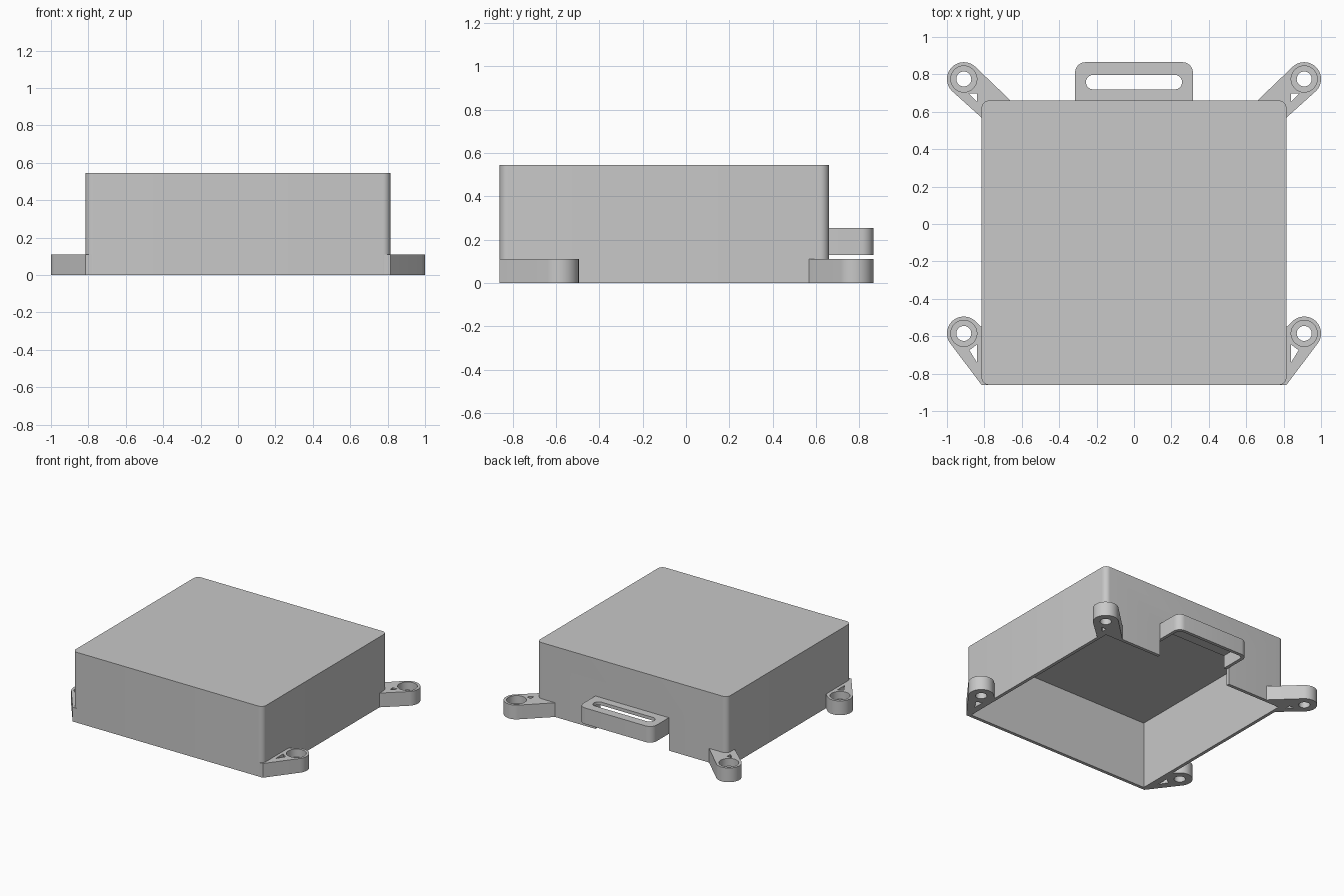
import bpy, bmesh, math

if "Cube" in bpy.data.objects:
    bpy.data.objects.remove(bpy.data.objects["Cube"])

grey = bpy.data.materials.new("light_grey")
grey.diffuse_color = (0.58, 0.58, 0.58, 1)
grey.use_nodes = True
grey.node_tree.nodes["Principled BSDF"].inputs["Base Color"].default_value = grey.diffuse_color


def prism(name, outline, z0, z1):
    """Extrude a counter-clockwise outline from z0 to z1."""
    bm = bmesh.new()
    face = bm.faces.new([bm.verts.new((x, y, z0)) for x, y in outline])
    top = bmesh.ops.extrude_face_region(bm, geom=[face])["geom"]
    bmesh.ops.translate(bm, vec=(0, 0, z1 - z0),
                        verts=[v for v in top if isinstance(v, bmesh.types.BMVert)])
    bmesh.ops.recalc_face_normals(bm, faces=bm.faces)
    mesh = bpy.data.meshes.new(name)
    bm.to_mesh(mesh)
    bm.free()
    mesh.materials.append(grey)
    ob = bpy.data.objects.new(name, mesh)
    bpy.context.collection.objects.link(ob)
    return ob


def arc(cx, cy, r, a0, a1, n):
    return [(cx + r * math.cos(math.radians(a0 + (a1 - a0) * i / n)),
             cy + r * math.sin(math.radians(a0 + (a1 - a0) * i / n))) for i in range(n + 1)]


def circle(cx, cy, r, n=32):
    return arc(cx, cy, r, 0, 360, n)[:-1]


def rect(x0, x1, y0, y1):
    return [(x0, y0), (x1, y0), (x1, y1), (x0, y1)]


def rounded(x0, x1, y0, y1, r, n=8):
    return (arc(x0 + r, y0 + r, r, 180, 270, n) + arc(x1 - r, y0 + r, r, 270, 360, n)
            + arc(x1 - r, y1 - r, r, 0, 90, n) + arc(x0 + r, y1 - r, r, 90, 180, n))


def finish(ob, cutters, mirror=False):
    """Cut the part, optionally mirror it, and smooth its rounded sides."""
    for i, (outline, z0, z1) in enumerate(cutters):
        c = prism("cutter", outline, z0, z1)
        c.hide_render = True
        m = ob.modifiers.new("cut", "BOOLEAN")
        m.operation, m.solver, m.object = "DIFFERENCE", "EXACT", c
    if mirror:
        ob.modifiers.new("mirror", "MIRROR")
    bpy.ops.object.select_all(action="DESELECT")
    ob.select_set(True)
    bpy.context.view_layer.objects.active = ob
    bpy.ops.object.convert(target="MESH")
    for c in [o for o in bpy.data.objects if o.name.startswith("cutter")]:
        bpy.data.objects.remove(c)
    bpy.ops.object.shade_smooth_by_angle(angle=math.radians(30))


# Hollow cover, open underneath, with an opening in the back wall
cover = prism("cover", rounded(-0.815, 0.815, -0.86, 0.66, 0.04), 0, 0.545)
finish(cover, [(rect(-0.79, 0.79, -0.835, 0.635), -0.1, 0.52),
               (rect(-0.315, 0.315, 0.6, 0.7), -0.1, 0.13),
               (rect(-0.29, 0.29, 0.6, 0.7), 0.1, 0.23)])

# Hollow hood with a slot, over the back opening
r = 0.055
hood_outline = ([(-0.315, 0.645), (0.315, 0.645)] + arc(0.315 - r, 0.865 - r, r, 0, 90, 8)
                + arc(-0.315 + r, 0.865 - r, r, 90, 180, 8))
hood_inside = ([(-0.29, 0.6), (0.29, 0.6)] + arc(0.26, 0.81, 0.03, 0, 90, 6)
               + arc(-0.26, 0.81, 0.03, 90, 180, 6))
hood = prism("slotted_hood", hood_outline, 0.13, 0.255)
finish(hood, [(hood_inside, 0.05, 0.23),
              (rounded(-0.257, 0.257, 0.72, 0.797, 0.038), 0.2, 0.3)])


# Mounting lugs: arm, screw hole, recess for the screw head, triangular cutout
def lug(name, cx, cy, a0, root, triangle):
    ob = prism(name, arc(cx, cy, 0.09, a0, 135, 24) + root, 0, 0.11)
    finish(ob, [(circle(cx, cy, 0.04), -0.1, 0.2),
                (circle(cx, cy, 0.07), 0.05, 0.2),
                (triangle, -0.1, 0.2)], mirror=True)


lug("back_lugs", 0.91, 0.775, -45,
    [(0.66, 0.66), (0.66, 0.645), (0.80, 0.645), (0.80, 0.555)],
    [(0.84, 0.655), (0.882, 0.697), (0.84, 0.697)])
lug("front_lugs", 0.91, -0.585, -37,
    [(0.80, -0.565), (0.80, -0.845), (0.78, -0.86), (0.815, -0.86)],
    [(0.84, -0.74), (0.88, -0.675), (0.84, -0.645)])
